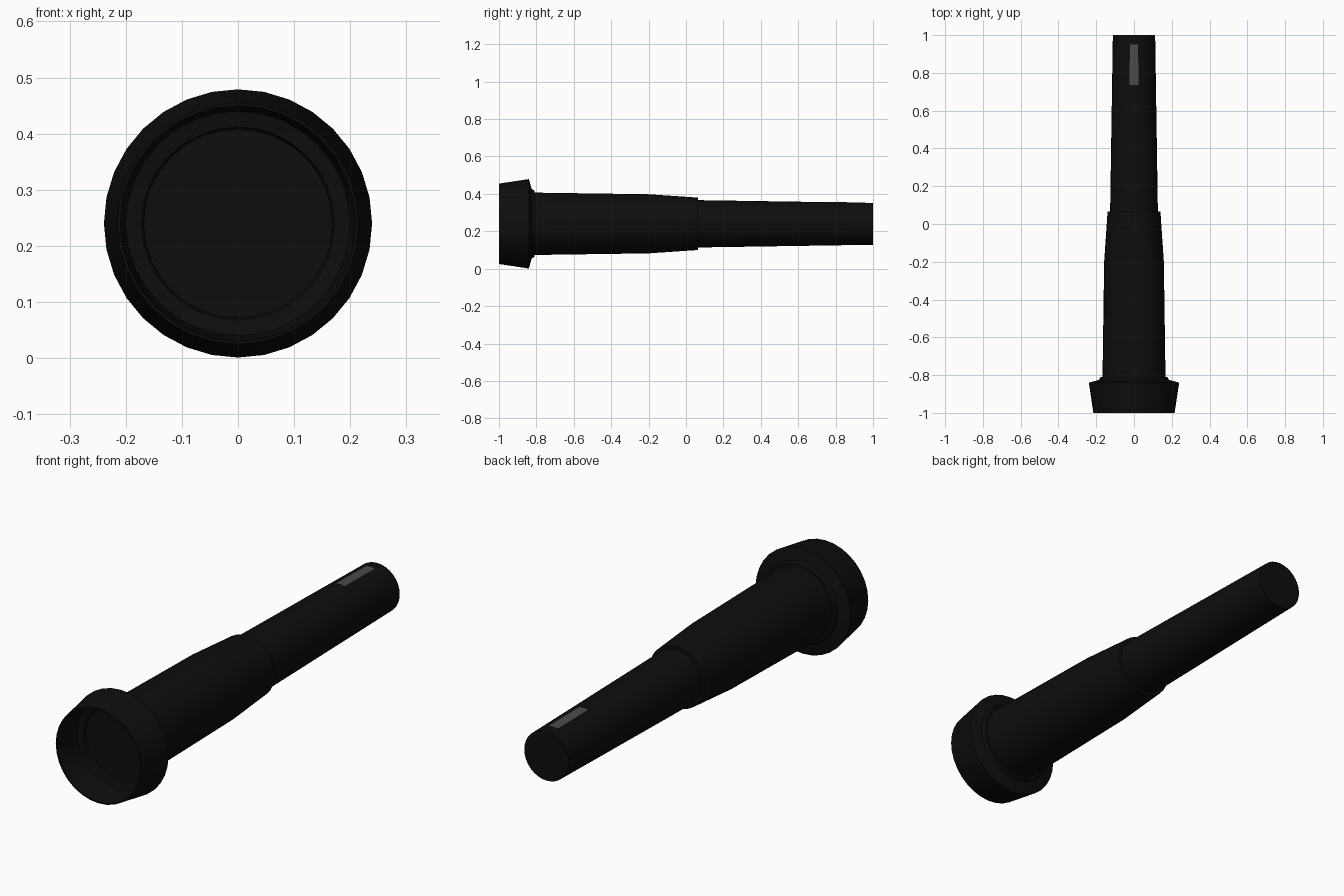
import bpy, bmesh
from math import sin, cos, tau, radians

if "Cube" in bpy.data.objects:
    bpy.data.objects.remove(bpy.data.objects["Cube"])

AXIS_Z = 0.24
SIDES = 32


def material(name, value):
    m = bpy.data.materials.new(name)
    m.diffuse_color = (value, value, value, 1)
    m.use_nodes = True
    m.node_tree.nodes["Principled BSDF"].inputs["Base Color"].default_value = m.diffuse_color
    return m


black = material("black_metal", 0.004)
grey = material("grey_inlay", 0.07)


def lathe(name, profile, mat, first=0, count=SIDES):
    """Spin (y, radius) points around the y axis; count < SIDES gives a patch."""
    full = count == SIDES
    bm = bmesh.new()
    rings = []
    for y, r in profile:
        if r == 0:
            rings.append([bm.verts.new((0, y, AXIS_Z))])
            continue
        steps = range(first, first + count + (0 if full else 1))
        rings.append([bm.verts.new((r * sin(tau * i / SIDES), y,
                                    AXIS_Z + r * cos(tau * i / SIDES))) for i in steps])
    for a, b in zip(rings, rings[1:]):
        for i in range(count):
            j = (i + 1) % SIDES
            if len(a) == 1:
                bm.faces.new((a[0], b[j], b[i]))
            elif len(b) == 1:
                bm.faces.new((a[i], a[j], b[0]))
            else:
                bm.faces.new((a[i], a[j], b[j], b[i]))
    if full:
        bmesh.ops.recalc_face_normals(bm, faces=bm.faces)
    mesh = bpy.data.meshes.new(name)
    bm.to_mesh(mesh)
    bm.free()
    mesh.materials.append(mat)
    obj = bpy.data.objects.new(name, mesh)
    bpy.context.collection.objects.link(obj)
    bpy.ops.object.select_all(action='DESELECT')
    obj.select_set(True)
    bpy.context.view_layer.objects.active = obj
    bpy.ops.object.shade_smooth_by_angle(angle=radians(30))
    return obj


# Flared head with a recessed, stepped mouth
lathe("flared_head", [(-0.85, 0), (-0.85, 0.168), (-0.865, 0.172), (-0.87, 0.2),
                      (-1.0, 0.21), (-1.0, 0.215), (-0.84, 0.239), (-0.825, 0.185),
                      (-0.81, 0.178), (-0.81, 0)], black)

# Thick barrel with tapered collar
lathe("barrel", [(-0.83, 0), (-0.83, 0.167), (-0.2, 0.158),
                 (0.065, 0.14), (0.065, 0)], black)

# Slim tail tube
lathe("tail_tube", [(0.03, 0), (0.03, 0.127), (1.0, 0.112), (1.0, 0)], black)

# Grey inlay strip on top of the tail
lathe("inlay_strip", [(0.735, 0.1172), (0.95, 0.1139)], grey, first=-1, count=2)
